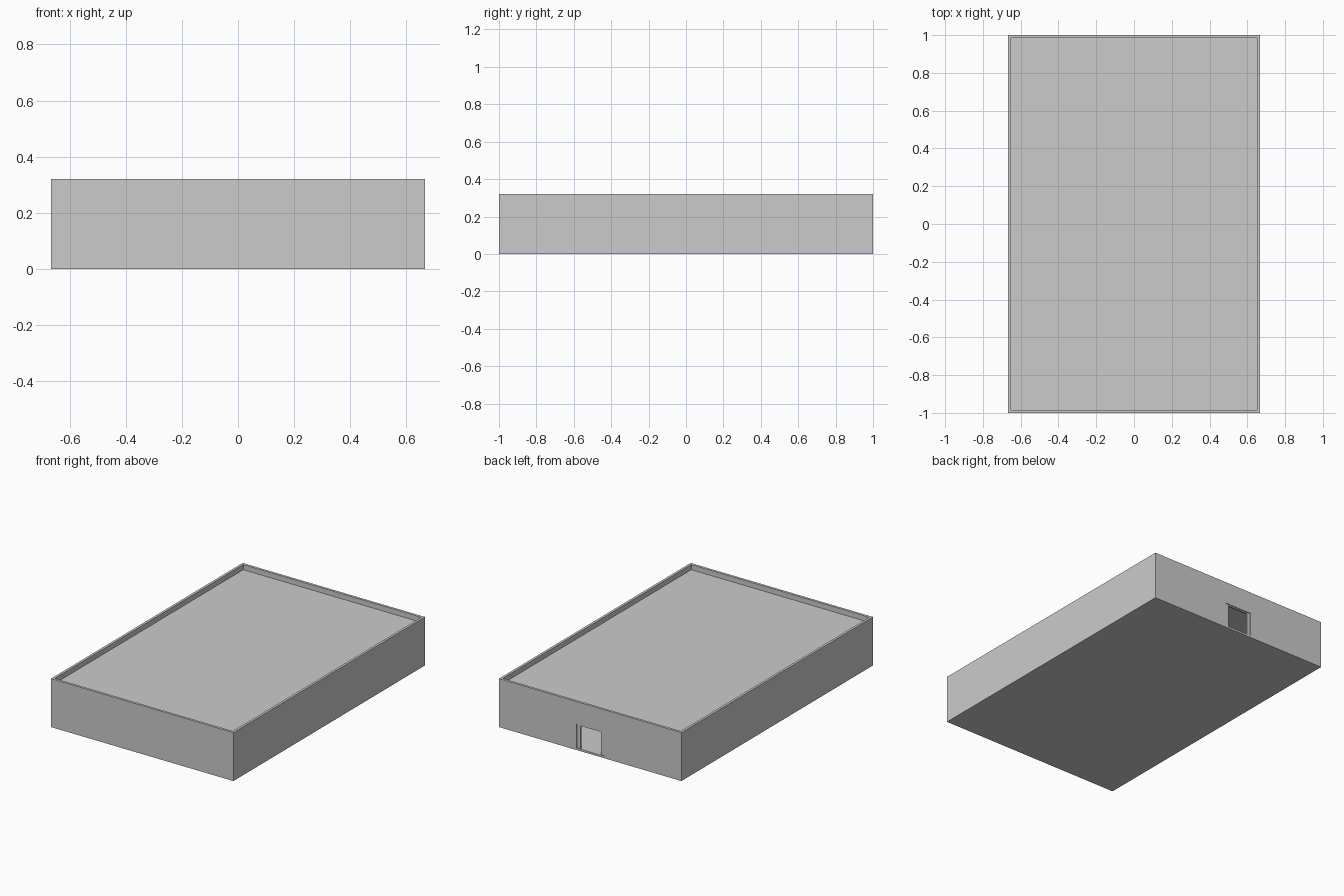
import bpy

if "Cube" in bpy.data.objects:
    bpy.data.objects.remove(bpy.data.objects["Cube"])

W, L, H = 1.333, 2.0, 0.32      # overall size
T, FLOOR = 0.0165, 0.013        # wall and floor thickness
ROOF = H - 0.034                # roof surface, below the parapet
DOOR_W, DOOR_TOP = 0.20, 0.172


def box(name, x0, x1, y0, y1, z0, z1):
    verts = [(x, y, z) for z in (z0, z1) for x, y in ((x0, y0), (x1, y0), (x1, y1), (x0, y1))]
    faces = [(3, 2, 1, 0), (4, 5, 6, 7)]
    faces += [(i, (i + 1) % 4, (i + 1) % 4 + 4, i + 4) for i in range(4)]
    mesh = bpy.data.meshes.new(name)
    mesh.from_pydata(verts, [], faces)
    obj = bpy.data.objects.new(name, mesh)
    bpy.context.collection.objects.link(obj)
    return obj


def cut(target, cutter):
    mod = target.modifiers.new(cutter.name, 'BOOLEAN')
    mod.operation = 'DIFFERENCE'
    mod.solver = 'EXACT'
    mod.object = cutter
    bpy.context.view_layer.objects.active = target
    bpy.ops.object.modifier_apply(modifier=mod.name)
    bpy.data.objects.remove(cutter)


# Building shell: walls, floor and sunken flat roof
shell = box("building_shell", -W / 2, W / 2, -L / 2, L / 2, 0, H)
ix, iy = W / 2 - T, L / 2 - T
cut(shell, box("roof_recess", -ix, ix, -iy, iy, ROOF, H + 0.1))
cut(shell, box("room_cavity", -ix, ix, -iy, iy, FLOOR, ROOF - 0.013))
# Doorway in the back wall, level with the floor
cut(shell, box("doorway", -DOOR_W / 2, DOOR_W / 2, iy - 0.01, L / 2 + 0.1, FLOOR, DOOR_TOP))

# Door frame set slightly back in the doorway
y0, y1 = L / 2 - T + 0.001, L / 2 - 0.006
for side, s in (("left", -1), ("right", 1)):
    xs = sorted((s * DOOR_W / 2, s * 0.074))
    box("door_jamb_" + side, *xs, y0, y1, FLOOR, DOOR_TOP)
box("door_header", -0.074, 0.074, y0, y1, DOOR_TOP - 0.008, DOOR_TOP)
